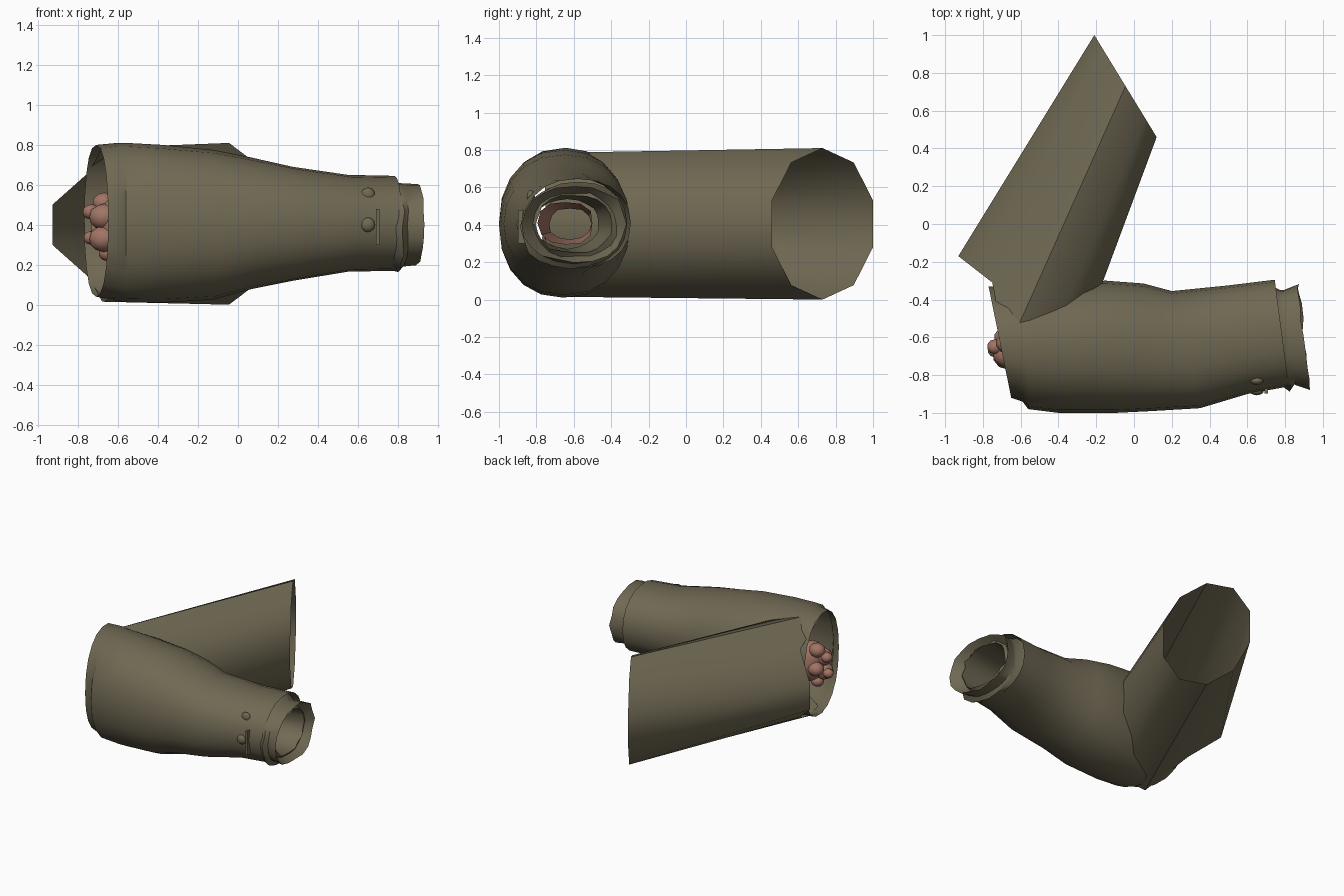
import bpy, bmesh, math, random
from mathutils import Vector

if "Cube" in bpy.data.objects:
    bpy.data.objects.remove(bpy.data.objects["Cube"])

random.seed(4)


def material(name, rgb):
    m = bpy.data.materials.new(name)
    m.diffuse_color = (*rgb, 1)
    m.use_nodes = True
    m.node_tree.nodes["Principled BSDF"].inputs["Base Color"].default_value = m.diffuse_color
    return m


OLIVE = material("olive cloth", (0.16, 0.139, 0.086))
SKIN = material("skin", (0.36, 0.175, 0.13))


def finish(name, bm, mat, angle=40):
    me = bpy.data.meshes.new(name)
    bm.to_mesh(me)
    bm.free()
    ob = bpy.data.objects.new(name, me)
    bpy.context.collection.objects.link(ob)
    me.materials.append(mat)
    bpy.ops.object.select_all(action='DESELECT')
    ob.select_set(True)
    bpy.context.view_layer.objects.active = ob
    bpy.ops.object.shade_smooth_by_angle(angle=math.radians(angle))
    return ob


def loft(name, rings, mat, angle=40):
    """Open tube through a list of point rings."""
    bm = bmesh.new()
    rows = [[bm.verts.new(p) for p in r] for r in rings]
    for a, b in zip(rows, rows[1:]):
        for i in range(len(a)):
            j = (i + 1) % len(a)
            bm.faces.new((a[i], a[j], b[j], b[i]))
    bmesh.ops.recalc_face_normals(bm, faces=bm.faces)
    return finish(name, bm, mat, angle)


def x_ring(xf, xb, yf, yb, lo, hi, n=20, wobble=0.0):
    """Slanted ring round the x axis: xf at the front side, xb at the back."""
    pts = []
    for i in range(n):
        t = 2 * math.pi * i / n
        c, s = math.cos(t), math.sin(t)
        c = math.copysign(abs(c) ** 0.9, c)
        s = math.copysign(abs(s) ** 0.9, s)
        k = 1 - random.random() * wobble
        f = (1 - c) / 2
        pts.append((xf + (xb - xf) * f + random.uniform(-0.15, 0.15) * wobble,
                    (yf + yb) / 2 + (yf - yb) / 2 * c * k,
                    (lo + hi) / 2 + (hi - lo) / 2 * s * k))
    return pts


def arm_ring(left, right, lo, hi, n=10):
    """Ten-sided ring standing upright between two plan points."""
    l, r = Vector((*left, 0)), Vector((*right, 0))
    mid, half = (l + r) / 2, (l - r) / 2 / math.cos(math.pi / n)
    pts = []
    for i in range(n):
        t = 2 * math.pi * (i + 0.5) / n
        p = mid + half * math.cos(t)
        p.z = (lo + hi) / 2 + (hi - lo) / 2 * math.sin(t)
        pts.append(p)
    return pts


# Upper arm of the sleeve; its elbow rim dips back round the opening
rim = [(-0.93, -0.17, 0.10), (-0.75, -0.31, 0.26), (-0.68, -0.69, 0.385),
       (-0.50, -0.76, 0.32), (-0.33, -0.75, 0.12)]
elbow = [(x, y, 0.40 + h) for x, y, h in rim]
elbow += [(x, y, 0.40 - h) for x, y, h in reversed(rim)]
loft("upper_sleeve", [arm_ring((-0.21, 1.0), (0.12, 0.46), 0.0, 0.81), elbow], OLIVE, 50)

# Forearm of the sleeve, with a lip at the open elbow
loft("lower_sleeve", [x_ring(*r) for r in (
    (-0.65, -0.77, -0.92, -0.33, 0.04, 0.80),
    (-0.59, -0.62, -0.94, -0.33, 0.02, 0.81),
    (-0.56, -0.55, -0.98, -0.33, 0.012, 0.81),
    (-0.40, -0.35, -1.0, -0.31, 0.01, 0.80),
    (-0.10, -0.15, -1.0, -0.30, 0.025, 0.775),
    (0.10, 0.05, -0.99, -0.315, 0.08, 0.735),
    (0.35, 0.20, -0.975, -0.355, 0.12, 0.69),
    (0.60, 0.50, -0.90, -0.325, 0.165, 0.65),
    (0.82, 0.745, -0.86, -0.295, 0.17, 0.645))], OLIVE)

# Ragged cuff band, folded over its end into the lining
cuff_end = x_ring(0.925, 0.87, -0.885, -0.31, 0.195, 0.615, 20, 0.07)
loft("cuff", [
    x_ring(0.76, 0.70, -0.84, -0.315, 0.18, 0.63),
    x_ring(0.83, 0.77, -0.89, -0.34, 0.16, 0.62, 20, 0.05),
    x_ring(0.85, 0.79, -0.86, -0.34, 0.19, 0.61, 20, 0.05),
    cuff_end], OLIVE)
loft("cuff_lining", [
    cuff_end,
    x_ring(0.86, 0.82, -0.82, -0.36, 0.22, 0.58, 20, 0.08),
    x_ring(0.88, 0.84, -0.81, -0.39, 0.24, 0.565, 20, 0.08),
    x_ring(0.60, 0.60, -0.81, -0.46, 0.27, 0.54, 20, 0.06)], OLIVE)

# Hollow wrist seen deep inside the cuff
loft("wrist", [
    x_ring(0.62, 0.60, -0.80, -0.49, 0.285, 0.53, 12, 0.08),
    x_ring(0.35, 0.35, -0.74, -0.50, 0.32, 0.49, 12, 0.08)], SKIN)


def lump(name, loc, size, mat, subdiv=3):
    bm = bmesh.new()
    bmesh.ops.create_icosphere(bm, subdivisions=subdiv, radius=1)
    for v in bm.verts:
        v.co = Vector(a * b for a, b in zip(v.co, size)) + Vector(loc)
    return finish(name, bm, mat, 60)


# Hand tucked inside the elbow opening: palm and curled fingers
lump("palm", (-0.60, -0.66, 0.40), (0.10, 0.11, 0.15), SKIN)
for i, (x, y, z, r) in enumerate((
        (-0.735, -0.65, 0.465, 0.04), (-0.735, -0.67, 0.335, 0.036),
        (-0.67, -0.63, 0.51, 0.055), (-0.67, -0.69, 0.44, 0.07),
        (-0.67, -0.70, 0.33, 0.07), (-0.68, -0.60, 0.38, 0.055),
        (-0.65, -0.66, 0.26, 0.045))):
    lump(f"finger_{i + 1}", (x, y, z), (r * 1.1, r, r * 0.95), SKIN, 2)

# Two cuff buttons and the stitched vent beside them
for i, (y, z) in enumerate(((-0.885, 0.40), (-0.83, 0.55))):
    lump(f"button_{i + 1}", (0.65, y, z), (0.037, 0.022, 0.037), OLIVE, 2)
bm = bmesh.new()
bmesh.ops.create_cube(bm, size=1)
for v in bm.verts:
    v.co = Vector((0.70 + v.co.x * 0.018, -0.88 + v.co.y * 0.035, 0.39 + v.co.z * 0.18))
finish("cuff_vent", bm, OLIVE)
